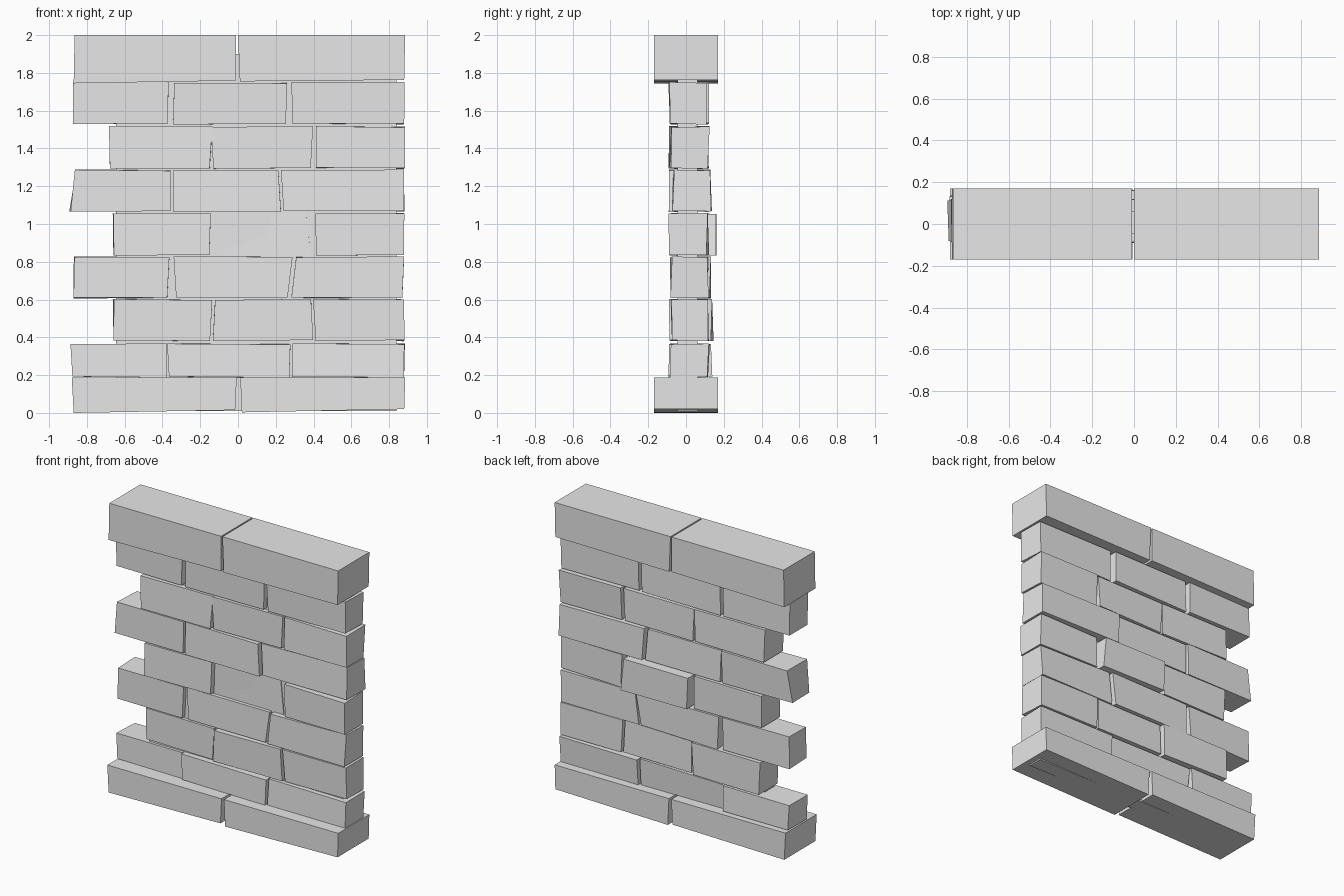
import bpy
import bmesh
import random

random.seed(7)

old = bpy.data.objects.get("Cube")
if old:
    bpy.data.objects.remove(old, do_unlink=True)

# One plain stone colour
stone = bpy.data.materials.new("grey_stone")
stone.use_nodes = True
stone.diffuse_color = (0.8, 0.8, 0.8, 1)
stone.node_tree.nodes["Principled BSDF"].inputs["Base Color"].default_value = (0.8, 0.8, 0.8, 1)


def block(name, x, y, z, lean=(0, 0), slope=0, wobble=0):
    """Box over the ranges x, y, z. lean moves the top of the right and left
    ends sideways, slope lifts the underside towards +x."""
    bm = bmesh.new()
    bmesh.ops.create_cube(bm, size=1)
    for v in bm.verts:
        side, back, top = (int(c > 0) for c in v.co)
        v.co.x = x[side] + (lean[side] if top else 0)
        v.co.y = y[back] + random.uniform(-wobble, wobble)
        v.co.z = z[top] + (0 if top else slope * side)
        if wobble:
            v.co.x += random.uniform(-wobble, wobble) / 2
            v.co.z += random.uniform(-wobble, wobble) / 2
    mesh = bpy.data.meshes.new(name)
    bm.to_mesh(mesh)
    bm.free()
    mesh.materials.append(stone)
    obj = bpy.data.objects.new(name, mesh)
    bpy.context.collection.objects.link(obj)
    return obj


# Wide stones along the foot and the top of the wall
wide = (-0.17, 0.17)
block("base_stone_right", (-0.87, -0.015), wide, (0, 0.187), lean=(-0.01, 0.008), slope=0.015)
block("base_stone_left", (0.02, 0.88), wide, (0.003, 0.187), lean=(-0.008, 0.005), slope=0.017)
block("cap_stone_right", (-0.87, -0.01), wide, (1.745, 2), lean=(0.005, 0.0), slope=0.014)
block("cap_stone_left", (0.01, 0.88), wide, (1.755, 2), lean=(-0.01, 0.005), slope=0.008)

# Thin mortar core, seen only in the joints
block("mortar_core", (-0.645, 0.84), (-0.045, 0.06), (0.01, 1.9))

# Courses from the bottom up: z range, then bricks as
# (x start, x end, depth shift, lean of start, lean of end)
courses = [
    ((0.19, 0.365), [(-0.875, -0.38, 0.015, -0.01, 0.005),
                     (-0.365, 0.27, -0.01, -0.01, 0.01),
                     (0.285, 0.88, 0.0, 0, 0)]),
    ((0.383, 0.6), [(-0.66, -0.145, 0.02, 0, 0.01),
                    (-0.13, 0.4, -0.005, 0.01, -0.01),
                    (0.41, 0.88, 0.0, -0.01, 0)]),
    ((0.608, 0.825), [(-0.87, -0.375, 0.0, 0, 0.015),
                      (-0.33, 0.26, 0.01, -0.01, 0.03),
                      (0.28, 0.87, 0.0, 0.03, 0.01)]),
    ((0.835, 1.055), [(-0.66, -0.15, 0.0, 0, 0.005),
                      (-0.115, 0.385, 0.035, -0.015, -0.02),
                      (0.41, 0.88, -0.005, 0, 0)]),
    ((1.068, 1.285), [(-0.89, -0.36, -0.005, 0.03, 0.005),
                      (-0.345, 0.23, -0.005, 0, -0.015),
                      (0.245, 0.88, 0.01, -0.015, 0)]),
    ((1.295, 1.515), [(-0.68, -0.15, -0.005, 0, 0.01),
                      (-0.13, 0.385, 0.0, -0.01, 0.01),
                      (0.41, 0.88, 0.0, 0, 0.005)]),
    ((1.53, 1.748), [(-0.875, -0.37, 0.0, 0, 0),
                     (-0.34, 0.255, -0.005, 0, 0.005),
                     (0.285, 0.88, -0.01, 0, 0.003)]),
]
places = ("right", "middle", "left")
for number, (z, bricks) in enumerate(courses, start=1):
    for place, (start, end, shift, lean_a, lean_b) in zip(places, bricks):
        block(f"brick_course_{number}_{place}", (start, end),
              (-0.08 + shift, 0.12 + shift), z, (lean_a, lean_b), wobble=0.008)
